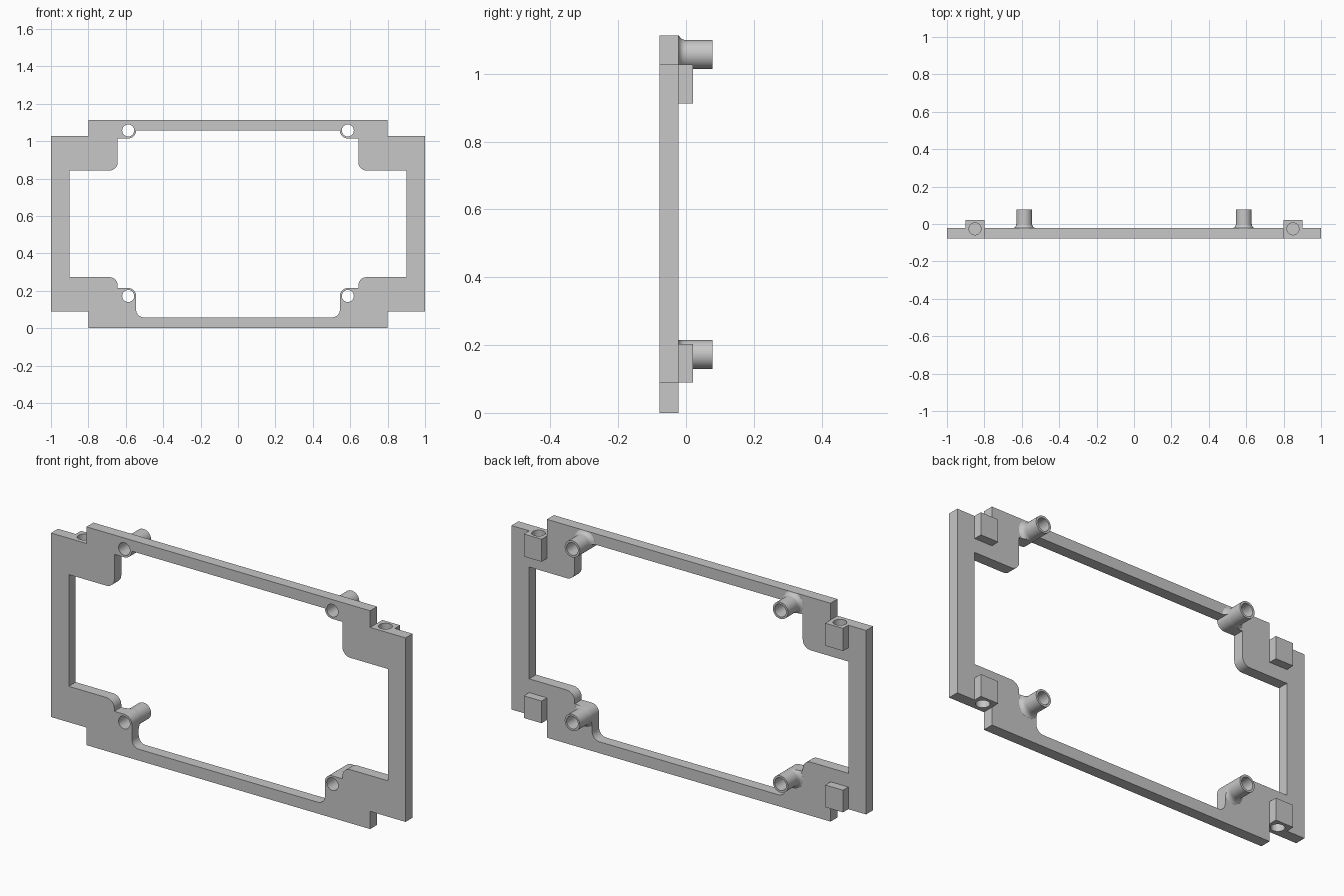
import bpy, bmesh, math
from mathutils import Vector, Matrix

cube = bpy.data.objects.get("Cube")
if cube:
    bpy.data.objects.remove(cube, do_unlink=True)

grey = bpy.data.materials.new("plain grey")
grey.use_nodes = True
colour = (0.57, 0.57, 0.57, 1)
grey.diffuse_color = colour
grey.node_tree.nodes["Principled BSDF"].inputs["Base Color"].default_value = colour

FRONT, BACK, TIP = -0.078, -0.022, 0.078
BOSS_X, BOSS_R, HOLE_R = 0.587, 0.0425, 0.032
BOSS_Z = (0.172, 1.057)
BLOCK_X, BLOCK_BACK = 0.85, 0.021
LOW, HIGH, TOP = 0.09, 1.028, 1.113
SEGMENTS = 48


def make_object(name, bm):
    bmesh.ops.recalc_face_normals(bm, faces=bm.faces[:])
    mesh = bpy.data.meshes.new(name)
    bm.to_mesh(mesh)
    bm.free()
    obj = bpy.data.objects.new(name, mesh)
    bpy.context.collection.objects.link(obj)
    mesh.materials.append(grey)
    return obj


def rounded_half(corners, steps=12):
    """Replace each (x, z, radius) right-angle corner by an arc."""
    points = []
    for i, (x, z, r) in enumerate(corners):
        p = Vector((x, z))
        if r == 0:
            points.append(p)
            continue
        a = (Vector(corners[i - 1][:2]) - p).normalized() * r
        b = (Vector(corners[i + 1][:2]) - p).normalized() * r
        for k in range(steps + 1):
            t = k / steps * math.pi / 2
            points.append(p + a * (1 - math.sin(t)) + b * (1 - math.cos(t)))
    return points


def prism(name, half, y0, y1):
    """Extrude a right-half profile and its mirror image along y."""
    outline = half + [Vector((-p.x, p.y)) for p in reversed(half)]
    bm = bmesh.new()
    face = bm.faces.new([bm.verts.new((p.x, y0, p.y)) for p in outline])
    new = bmesh.ops.extrude_face_region(bm, geom=[face])["geom"]
    bmesh.ops.translate(bm, vec=(0, y1 - y0, 0),
                        verts=[v for v in new if isinstance(v, bmesh.types.BMVert)])
    return make_object(name, bm)


def add_cylinder(bm, radius, depth, centre, axis):
    turn = Matrix.Rotation(math.pi / 2, 4, "X") if axis == "Y" else Matrix()
    bmesh.ops.create_cone(bm, cap_ends=True, segments=SEGMENTS, radius1=radius,
                          radius2=radius, depth=depth,
                          matrix=Matrix.Translation(centre) @ turn)


def boolean(obj, cutter, operation):
    mod = obj.modifiers.new(operation.lower(), "BOOLEAN")
    mod.operation, mod.solver, mod.object = operation, "EXACT", cutter
    bpy.context.view_layer.objects.active = obj
    bpy.ops.object.modifier_apply(modifier=mod.name)


# Outer shape and stepped opening, right halves from top to bottom
outer = [Vector(p) for p in ((0.8, TOP), (0.8, HIGH), (1, HIGH),
                             (1, LOW), (0.8, LOW), (0.8, 0))]
inner_x = BOSS_X - BOSS_R
top_step, low_step = BOSS_Z[1] - BOSS_R, BOSS_Z[0] + BOSS_R
opening = rounded_half([
    (inner_x, BOSS_Z[1], 0), (inner_x, top_step, BOSS_R - 0.0005), (0.643, top_step, 0),
    (0.643, 0.843, 0.045), (0.9, 0.843, 0), (0.9, 0.273, 0),
    (0.643, 0.273, 0.045), (0.643, low_step, 0),
    (inner_x, low_step, BOSS_R - 0.0005), (inner_x, 0.058, 0.04), (0.4, 0.058, 0)])

frame = prism("frame_plate", outer, FRONT, BACK)
clip = prism("flare_clip", outer, FRONT, TIP)
window = prism("opening_cutter", opening, -0.2, 0.2)
for obj in (frame, clip):
    boolean(obj, window, "DIFFERENCE")

# Screw bosses, their flared feet, clip blocks and all drill holes
boss_bm, flare_bm, block_bm, drill_bm = (bmesh.new() for _ in range(4))
flare_h, flare_w = 0.022, 0.02
for side in (-1, 1):
    for z in BOSS_Z:
        add_cylinder(boss_bm, BOSS_R, TIP - BACK - flare_h,
                     (side * BOSS_X, (TIP + BACK + flare_h) / 2, z), "Y")
        add_cylinder(drill_bm, HOLE_R, 0.6, (side * BOSS_X, 0, z), "Y")
        rings = []
        for k in range(7):
            t = k / 6 * math.pi / 2
            r = BOSS_R + flare_w * (1 - math.sin(t))
            y = BACK - 0.004 * (k == 0) + flare_h * (1 - math.cos(t))
            rings.append([flare_bm.verts.new((
                side * BOSS_X + r * math.cos(a * math.tau / SEGMENTS), y,
                z + r * math.sin(a * math.tau / SEGMENTS))) for a in range(SEGMENTS)])
        for lower, upper in zip(rings, rings[1:]):
            for a in range(SEGMENTS):
                b = (a + 1) % SEGMENTS
                flare_bm.faces.new((lower[a], lower[b], upper[b], upper[a]))
        flare_bm.faces.new(rings[0])
        flare_bm.faces.new(rings[-1])
    for z0, z1, mouth in ((LOW, 0.203, LOW), (0.913, HIGH, HIGH)):
        size = Matrix.Diagonal((0.1, BLOCK_BACK - BACK, z1 - z0, 1))
        centre = (side * BLOCK_X, (BLOCK_BACK + BACK) / 2, (z0 + z1) / 2)
        bmesh.ops.create_cube(block_bm, size=1, matrix=Matrix.Translation(centre) @ size)
        add_cylinder(drill_bm, HOLE_R, 0.18, (side * BLOCK_X, BACK - 0.004, mouth), "Z")

bosses = make_object("screw_bosses", boss_bm)
flares = make_object("boss_flares", flare_bm)
blocks = make_object("clip_blocks", block_bm)
drills = make_object("drill_cutter", drill_bm)

boolean(flares, clip, "INTERSECT")
for obj in (frame, bosses, flares, blocks):
    boolean(obj, drills, "DIFFERENCE")

for helper in (clip, window, drills):
    bpy.data.objects.remove(helper, do_unlink=True)

# Smooth the round surfaces and keep the edges sharp
bpy.ops.object.select_all(action="DESELECT")
for obj in (frame, bosses, flares, blocks):
    obj.select_set(True)
bpy.context.view_layer.objects.active = frame
bpy.ops.object.shade_smooth_by_angle(angle=math.radians(30))
